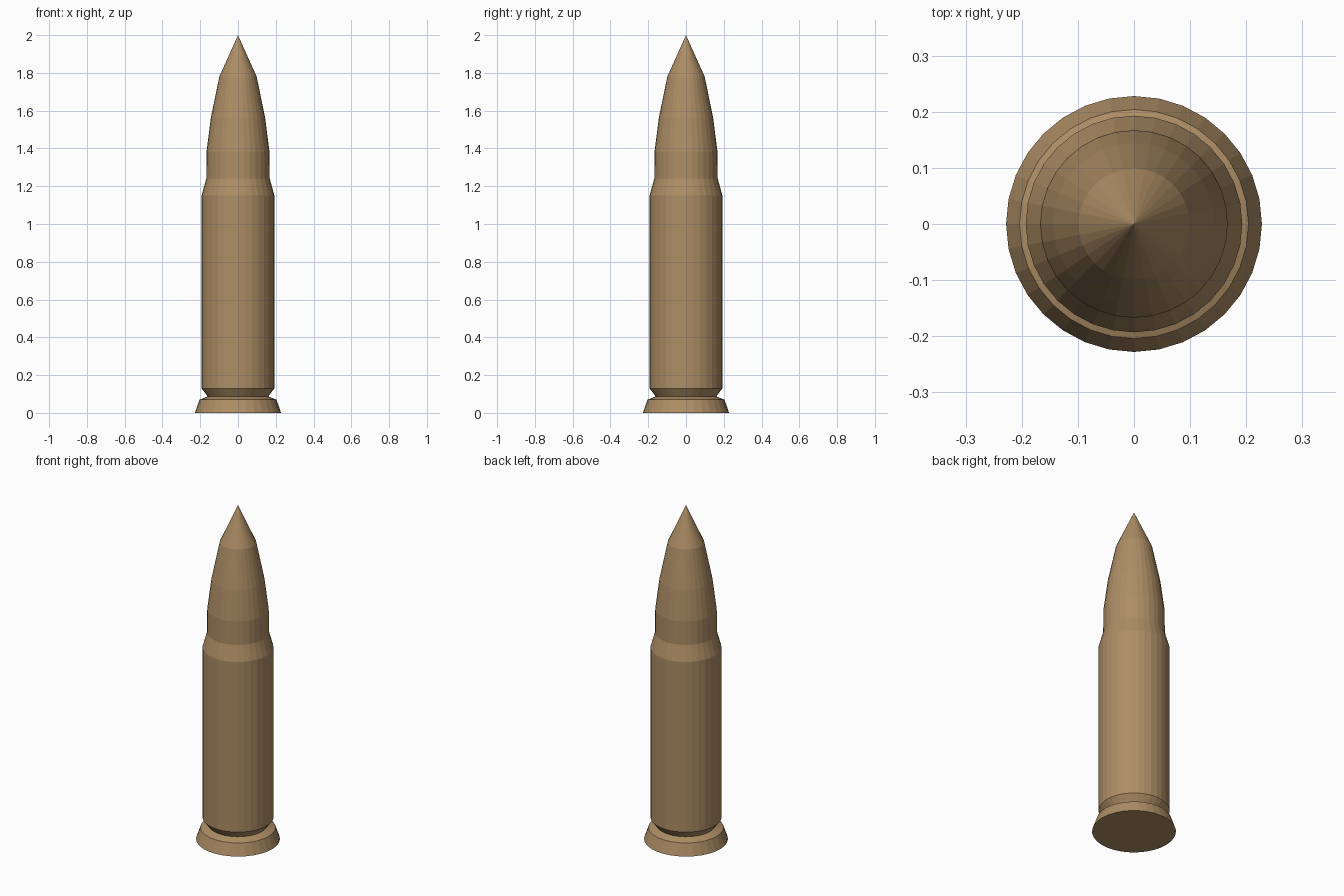
import bpy, bmesh
from math import cos, sin, tau

if "Cube" in bpy.data.objects:
    bpy.data.objects.remove(bpy.data.objects["Cube"])

SIDES = 32

brass = bpy.data.materials.new("brass")
brass.diffuse_color = (0.42, 0.27, 0.13, 1)
brass.use_nodes = True
brass.node_tree.nodes["Principled BSDF"].inputs["Base Color"].default_value = brass.diffuse_color


def lathe(name, profile):
    """Revolve (radius, z) points about z; radius 0 closes to a point."""
    bm = bmesh.new()
    rings = []
    for r, z in profile:
        n = SIDES if r else 1
        rings.append([bm.verts.new((r * cos(tau * i / SIDES), r * sin(tau * i / SIDES), z))
                      for i in range(n)])
    for a, b in zip(rings, rings[1:]):
        for i in range(SIDES):
            j = (i + 1) % SIDES
            if len(b) == 1:
                bm.faces.new((a[i], a[j], b[0]))
            else:
                bm.faces.new((a[i], a[j], b[j], b[i]))
    mesh = bpy.data.meshes.new(name)
    # flat cap on the underside where the part stands on the ground
    if profile[0][1] == 0:
        bm.faces.new(rings[0][::-1])
    bm.to_mesh(mesh)
    bm.free()
    mesh.materials.append(brass)
    obj = bpy.data.objects.new(name, mesh)
    bpy.context.collection.objects.link(obj)
    return obj


# Casing: flared rim, extractor groove, straight body, shoulder
lathe("casing", [(0.228, 0), (0.204, 0.07), (0.16, 0.087), (0.193, 0.13),
                 (0.193, 1.15), (0.168, 1.24)])

# Projectile: short neck and faceted pointed nose, meeting the shoulder edge
lathe("projectile", [(0.168, 1.24), (0.167, 1.38), (0.144, 1.56),
                     (0.099, 1.78), (0, 2.0)])
